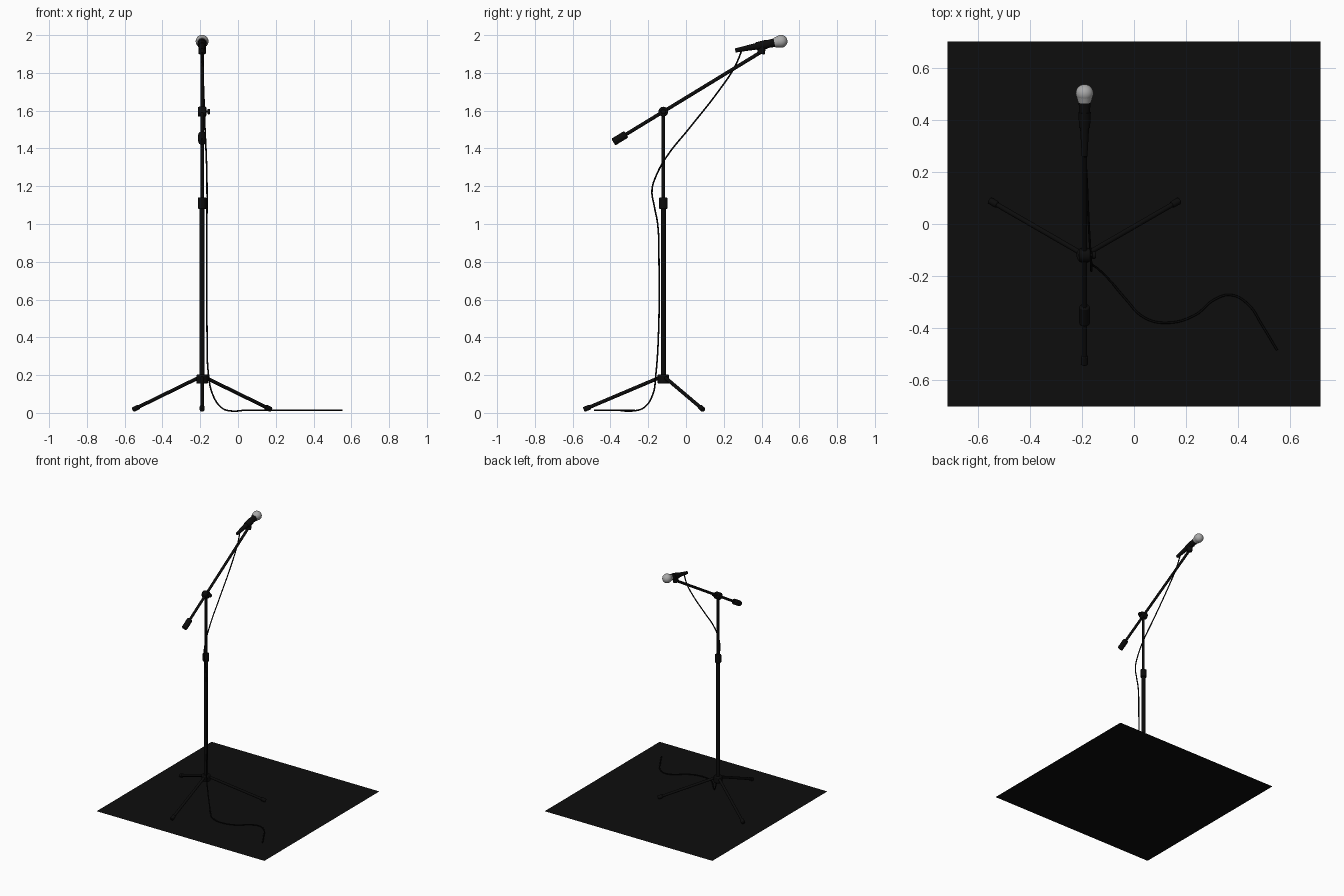
import bpy
import math
from mathutils import Vector

old = bpy.data.objects.get("Cube")
if old:
    bpy.data.objects.remove(old, do_unlink=True)


def material(name, value):
    mat = bpy.data.materials.new(name)
    mat.use_nodes = True
    color = (value, value, value, 1)
    mat.diffuse_color = color
    mat.node_tree.nodes["Principled BSDF"].inputs["Base Color"].default_value = color
    return mat


BLACK = material("stand black", 0.0035)
FLOOR = material("floor black", 0.004)
RUBBER = material("cable black", 0.0025)
STEEL = material("grille grey", 0.4)

PX, PY = -0.19, -0.12          # column axis


def finish(name, mat, bevel=0):
    obj = bpy.context.object
    obj.name = name
    obj.data.materials.append(mat)
    if bevel:
        mod = obj.modifiers.new("soft edges", "BEVEL")
        mod.width, mod.segments, mod.limit_method = bevel, 2, "ANGLE"
    bpy.ops.object.shade_smooth_by_angle(angle=math.radians(40))
    return obj


def rod(name, a, b, r1, r2=None, mat=BLACK, bevel=0, sides=24):
    """Round bar or cone from point a to point b."""
    a, b = Vector(a), Vector(b)
    bpy.ops.mesh.primitive_cone_add(vertices=sides, radius1=r1, radius2=r2 or r1,
                                    depth=(b - a).length, location=(a + b) / 2)
    bpy.context.object.rotation_euler = (b - a).to_track_quat("Z", "Y").to_euler()
    return finish(name, mat, bevel)


def upright(name, z1, z2, r, bevel=0):
    return rod(name, (PX, PY, z1), (PX, PY, z2), r, bevel=bevel)


# Floor sheet
bpy.ops.mesh.primitive_plane_add(size=1)
bpy.context.object.scale = (1.435, 1.405, 1)
finish("floor", FLOOR)

# Telescopic column
upright("lower_tube", 0.16, 1.1, 0.0135)
upright("upper_tube", 1.1, 1.59, 0.009)
upright("height_clutch", 1.08, 1.14, 0.023, 0.005)
upright("leg_hub", 0.155, 0.203, 0.031, 0.006)

# Tripod legs with rubber feet
for i, angle in enumerate((30, 150, 270)):
    d = Vector((math.cos(math.radians(angle)), math.sin(math.radians(angle)), 0))
    top = Vector((PX, PY, 0.187)) + d * 0.02
    tip = Vector((PX, PY, 0.02)) + d * 0.415
    rod(f"leg_{i + 1}", top, tip, 0.0095)
    along = (tip - top).normalized()
    rod(f"foot_{i + 1}", tip - along * 0.03, tip + along * 0.007, 0.0135, bevel=0.004)

# Boom arm, pivot and counterweight
pivot = Vector((PX, PY, 1.595))
boom = Vector((0, 1, 0.61)).normalized()
rod("boom_arm", pivot - boom * 0.29, pivot + boom * 0.605, 0.0095)
rod("counterweight", pivot - boom * 0.31, pivot - boom * 0.23, 0.0205, bevel=0.005)
rod("pivot_block", pivot - Vector((0.022, 0, 0)), pivot + Vector((0.022, 0, 0)),
    0.026, bevel=0.005)
rod("knob_stem", pivot, pivot + Vector((0.035, 0, 0)), 0.006)
rod("knob", pivot + Vector((0.028, 0, 0)), pivot + Vector((0.043, 0, 0)), 0.014, bevel=0.003)

# Microphone, its clip and grille
head = Vector((PX, 0.503, 1.967))
axis = Vector((0, 1, 0.2)).normalized()
rod("clip_joint", (PX, 0.397, 1.9), (PX, 0.403, 1.94), 0.02, bevel=0.004)
rod("clip_sleeve", head - axis * 0.135, head - axis * 0.075, 0.021, 0.024)
rod("microphone_handle", head - axis * 0.247, head - axis * 0.035, 0.011, 0.023)
rod("grille_collar", head - axis * 0.036, head - axis * 0.01, 0.025, 0.032, STEEL)
bpy.ops.mesh.primitive_uv_sphere_add(segments=32, ring_count=16, radius=0.034, location=head)
finish("grille", STEEL)

# Cable hanging from the microphone and running over the floor
path = [(-.19, .30, 1.93), (-.187, .257, 1.83), (-.182, .177, 1.71), (-.175, .02, 1.51),
        (-.168, -.10, 1.36), (-.165, -.156, 1.26), (-.164, -.18, 1.18),
        (-.164, -.167, 1.09), (-.165, -.15, 1.0), (-.165, -.143, .8),
        (-.164, -.145, .44), (-.156, -.16, .2), (-.135, -.175, .1),
        (-.09, -.22, .03), (-.035, -.285, .01), (.04, -.36, .014),
        (.127, -.38, .014), (.235, -.35, .014), (.31, -.29, .014),
        (.373, -.273, .014), (.44, -.31, .014), (.49, -.385, .014), (.55, -.485, .014)]
curve = bpy.data.curves.new("cable", "CURVE")
curve.dimensions = "3D"
curve.bevel_depth = 0.0042
curve.bevel_resolution = 2
curve.resolution_u = 6
curve.use_fill_caps = True
spline = curve.splines.new("BEZIER")
spline.bezier_points.add(len(path) - 1)
for point, co in zip(spline.bezier_points, path):
    point.co = co
    point.handle_left_type = point.handle_right_type = "AUTO"
curve.materials.append(RUBBER)
bpy.context.collection.objects.link(bpy.data.objects.new("cable", curve))
